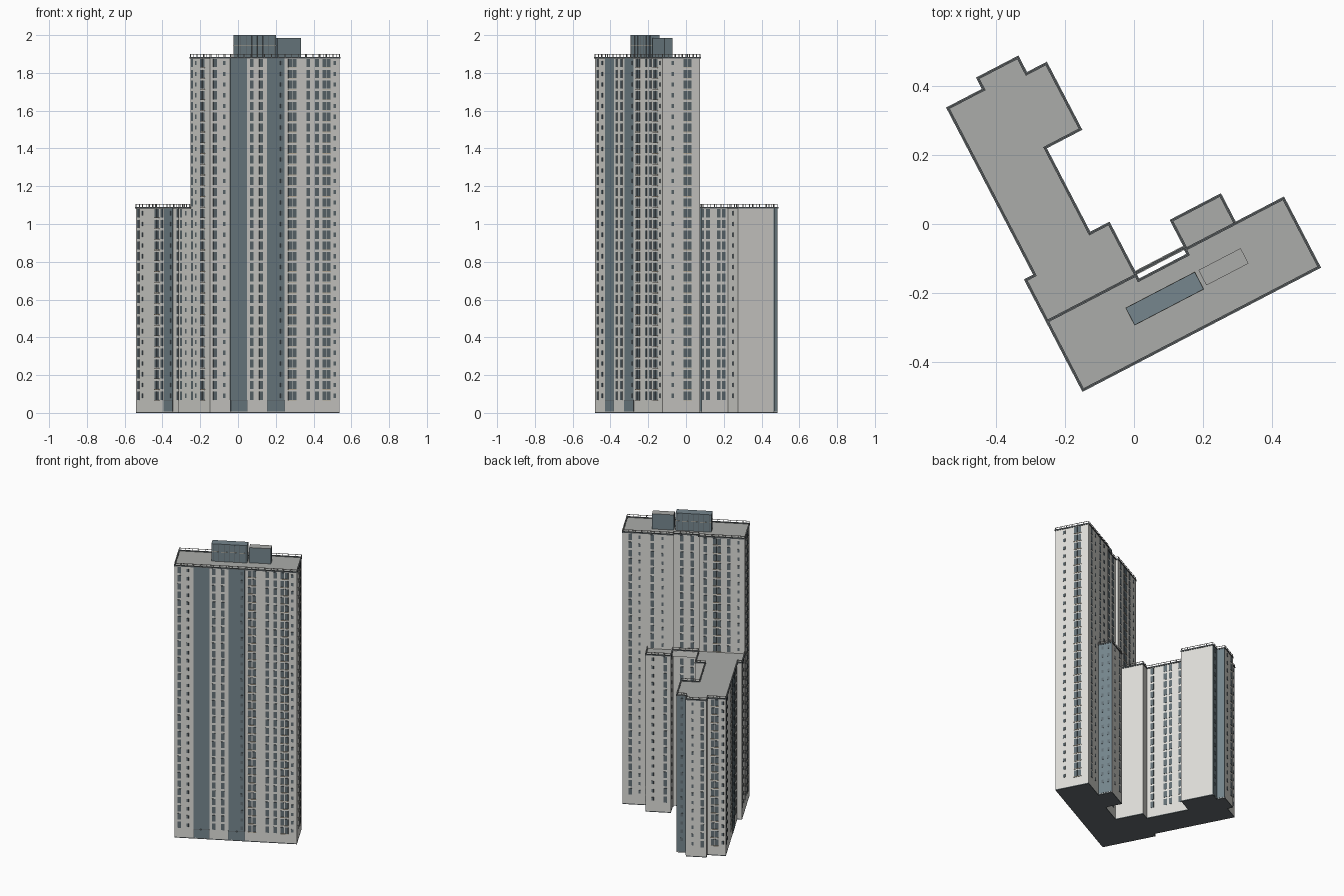
import bpy, bmesh, math
from mathutils import Vector, Matrix

cube = bpy.data.objects.get("Cube")
if cube:
    bpy.data.objects.remove(cube)

# Plan coordinates: s runs along the tower front, t runs back from it
PLACE = Matrix.Translation((-0.148, -0.482, 0)) @ Matrix.Rotation(math.radians(27.5), 4, 'Z')
STOREY, BASE = 0.0568, 0.0626
LOW, TALL = 1.085, 1.88
LOW_FLOORS, TALL_FLOORS = 18, 32
TOWER_W, TOWER_D = 0.773, 0.225


def material(name, r, g, b):
    m = bpy.data.materials.new(name)
    m.use_nodes = True
    m.diffuse_color = (r, g, b, 1)
    bsdf = m.node_tree.nodes["Principled BSDF"]
    bsdf.inputs["Base Color"].default_value = (r, g, b, 1)
    bsdf.inputs["Roughness"].default_value = 0.8
    return m


WALL = material("pale grey wall", 0.73, 0.725, 0.69)
ROOF = material("roof grey", 0.41, 0.415, 0.4)
BLUE = material("slate blue panel", 0.18, 0.24, 0.27)
GLASS = material("window glass", 0.125, 0.16, 0.18)
DARK = material("dark slate trim", 0.13, 0.15, 0.16)
RAIL = material("railing grey", 0.5, 0.5, 0.48)
CREAM = material("cream band", 0.6, 0.52, 0.4)


def finish(name, bm, *mats):
    bmesh.ops.recalc_face_normals(bm, faces=bm.faces)
    mesh = bpy.data.meshes.new(name)
    bm.to_mesh(mesh)
    bm.free()
    for m in mats:
        mesh.materials.append(m)
    obj = bpy.data.objects.new(name, mesh)
    obj.matrix_world = PLACE
    bpy.context.collection.objects.link(obj)
    return obj


def add_box(bm, lo, hi):
    lo, hi = Vector(lo), Vector(hi)
    size = Matrix.Diagonal((hi - lo).to_4d())
    size[3][3] = 1
    bmesh.ops.create_cube(bm, size=1, matrix=Matrix.Translation((lo + hi) / 2) @ size)


def box(name, lo, hi, mat):
    bm = bmesh.new()
    add_box(bm, lo, hi)
    return finish(name, bm, mat)


def block(name, outline, z0, z1, side, top):
    """Extruded plan outline with its own roof colour."""
    bm = bmesh.new()
    face = bm.faces.new([bm.verts.new((s, t, z0)) for s, t in outline])
    ext = bmesh.ops.extrude_face_region(bm, geom=[face])
    moved = [v for v in ext["geom"] if isinstance(v, bmesh.types.BMVert)]
    bmesh.ops.translate(bm, vec=(0, 0, z1 - z0), verts=moved)
    bm.normal_update()
    for f in bm.faces:
        if abs(f.normal.z) > 0.9 and f.calc_center_median().z > z1 - 0.001:
            f.material_index = 1
    return finish(name, bm, side, top)


def plate(bm, axis, at, out, c, w, z0, z1, thick):
    """Thin plate on the wall where axis equals at, facing the sign out."""
    a, b = sorted((at - out * 0.002, at + out * thick))
    if axis == "s":
        add_box(bm, (a, c - w / 2, z0), (b, c + w / 2, z1))
    else:
        add_box(bm, (c - w / 2, a, z0), (c + w / 2, b, z1))


# Window kinds: pane width, pane height, offsets of the panes
KINDS = {"tall": (0.022, 0.043, [0]),
         "pair": (0.022, 0.043, [-0.013, 0.013]),
         "small": (0.014, 0.022, [0])}


def windows(name, axis, at, out, first, last, thick=0.002, **columns):
    """Window columns; paired panes get a cream ledge below each storey."""
    bm, ledges = bmesh.new(), bmesh.new()
    for kind, centres in columns.items():
        w, h, offsets = KINDS[kind]
        for floor in range(first, last):
            z = BASE + (floor + 0.5) * STOREY
            for c in centres:
                for o in offsets:
                    plate(bm, axis, at, out, c + o, w, z - h / 2, z + h / 2, thick)
                if kind == "pair":
                    plate(ledges, axis, at, out, c, 0.05, z - 0.026, z - 0.0225, 0.004)
    finish(name + "_windows", bm, GLASS)
    if "pair" in columns:
        finish(name + "_ledges", ledges, CREAM)
    else:
        ledges.free()


def panel(name, axis, at, out, c, w, top, dots=()):
    bm = bmesh.new()
    plate(bm, axis, at, out, c, w, 0.008, top, 0.0015)
    finish(name + "_panel", bm, BLUE)
    if dots:
        floors = TALL_FLOORS if top > LOW else LOW_FLOORS
        windows(name + "_panel", axis, at, out, 0, floors, 0.003, small=dots)


def entrance(name, axis, at, out, c, w):
    """Blue door plate in a thin dark surround."""
    for part, mat, inset, thick in (("surround", DARK, 0, 0.0025), ("door", BLUE, 0.003, 0.0035)):
        bm = bmesh.new()
        plate(bm, axis, at, out, c, w - 2 * inset, 0.008, 0.068 - inset, thick)
        finish(name + "_" + part, bm, mat)


def edge_run(name, outline, z):
    """Dark coping and a light railing around a roof outline."""
    coping, rail = bmesh.new(), bmesh.new()
    e = 0.004
    for p, q in zip(outline, outline[1:]):
        lo = [min(a, b) for a, b in zip(p, q)]
        hi = [max(a, b) for a, b in zip(p, q)]
        add_box(coping, (lo[0] - e, lo[1] - e, z - 0.003), (hi[0] + e, hi[1] + e, z + 0.005))
        add_box(rail, (lo[0] - 0.001, lo[1] - 0.001, z + 0.017),
                (hi[0] + 0.001, hi[1] + 0.001, z + 0.02))
        p, q = Vector(p), Vector(q)
        n = max(1, round((q - p).length / 0.04))
        for i in range(n + 1):
            m = p.lerp(q, i / n)
            add_box(rail, (m.x - 0.0015, m.y - 0.0015, z), (m.x + 0.0015, m.y + 0.0015, z + 0.018))
    finish(name + "_coping", coping, DARK)
    finish(name + "_railing", rail, RAIL)


# Main masses, each on a dark plinth
D, W = TOWER_D, TOWER_W
tower = [(0, 0), (W, 0), (W, D), (0.452, D), (0.452, 0.208), (0.29, 0.208), (0.29, D), (0, D)]
wing = [(0, D), (0.29, D), (0.29, 0.394), (0.227, 0.394), (0.227, 0.675), (0.343, 0.675),
        (0.343, 0.89), (0.278, 0.89), (0.278, 0.944), (0.147, 0.944), (0.147, 0.907),
        (0.03, 0.907), (0.03, 0.36), (0, 0.36)]
annex = [(0.455, D), (0.615, D), (0.615, 0.318), (0.455, 0.318)]
for name, outline, top in (("tower", tower, TALL), ("wing", wing, LOW), ("annex", annex, LOW)):
    block(name + "_plinth", outline, 0, 0.006, DARK, DARK)
    block(name, outline, 0.006, top, WALL, ROOF)

# Roof edges
edge_run("tower", tower + tower[:1], TALL)
edge_run("wing", wing[1:] + wing[:1], LOW)
edge_run("annex", annex[1:] + annex[:1], LOW)

# Bridge beam closing the light well
box("bridge_beam", (0.29, D, LOW - 0.04), (0.455, D + 0.012, LOW), WALL)
edge_run("bridge", [(0.29, D + 0.006), (0.455, D + 0.006)], LOW)

# Tower front: two stair strips and window columns
panel("front_stair", "t", 0, -1, 0.17, 0.1, TALL - 0.003)
panel("front_lift", "t", 0, -1, 0.392, 0.104, TALL - 0.003, [0.425])
entrance("front_entrance_1", "t", 0, -1, 0.17, 0.102)
entrance("front_entrance_2", "t", 0, -1, 0.392, 0.106)
windows("tower_front", "t", 0, -1, 0, TALL_FLOORS,
        tall=[0.03, 0.248, 0.304, 0.586, 0.637], pair=[0.49, 0.695], small=[0.083, 0.744])

# Tower ends
windows("tower_left", "s", W, 1, 0, TALL_FLOORS, pair=[0.15], small=[0.06])
windows("tower_right", "s", 0, -1, 0, TALL_FLOORS, pair=[0.085], small=[0.16], tall=[0.205])

# Tower back: full height at its free end and well, upper floors elsewhere
windows("tower_back", "t", D, 1, 0, TALL_FLOORS, tall=[0.725], small=[0.665])
windows("tower_back_upper", "t", D, 1, LOW_FLOORS, TALL_FLOORS,
        tall=[0.585, 0.25, 0.1], small=[0.52, 0.04], pair=[0.175])
windows("light_well", "t", 0.208, 1, 0, TALL_FLOORS, tall=[0.335, 0.4])

# Wing right side
panel("wing_stair", "s", 0.03, -1, 0.535, 0.1, LOW - 0.003, [0.51])
entrance("wing_entrance", "s", 0.03, -1, 0.535, 0.102)
windows("wing_right", "s", 0.03, -1, 0, LOW_FLOORS,
        tall=[0.88, 0.61, 0.43], pair=[0.665], small=[0.835])
windows("wing_corner", "s", 0, -1, 0, LOW_FLOORS, small=[0.275], tall=[0.33])

# Wing left side
windows("wing_left", "s", 0.227, 1, 0, LOW_FLOORS, tall=[0.43, 0.52, 0.555, 0.62, 0.65])
windows("wing_left_return", "t", 0.675, -1, 0, LOW_FLOORS, small=[0.285])

# Wing end
windows("wing_end", "t", 0.944, 1, 0, LOW_FLOORS, tall=[0.175], small=[0.235])
windows("wing_end_step", "t", 0.907, 1, 0, LOW_FLOORS, pair=[0.1], small=[0.05])
panel("wing_end_side", "s", 0.278, 1, 0.917, 0.054, LOW - 0.003)
panel("wing_end_back", "t", 0.89, 1, 0.311, 0.066, LOW - 0.003, [0.311])

# Annex
panel("annex_left", "s", 0.615, 1, 0.272, 0.092, LOW - 0.003, [0.255, 0.295])
windows("annex_back", "t", 0.318, 1, 0, LOW_FLOORS, tall=[0.49], small=[0.57])
windows("annex_right", "s", 0.455, -1, 0, LOW_FLOORS, small=[0.275])

# Rooftop plant rooms with thin panel seams
box("plant_room", (0.22, 0.098, TALL), (0.446, 0.154, 2), BLUE)
seams = bmesh.new()
for side, at in ((-1, 0.098), (1, 0.154)):
    for i in range(7):
        plate(seams, "t", at, side, 0.235 + i * 0.033, 0.003, TALL, 1.995, 0.001)
finish("plant_room_seams", seams, DARK)
band = bmesh.new()
add_box(band, (0.219, 0.097, 1.945), (0.447, 0.155, 1.947))
finish("plant_room_band", band, CREAM)
block("tank_room", [(0.458, 0.104), (0.596, 0.104), (0.596, 0.154), (0.458, 0.154)],
      TALL, 1.985, BLUE, ROOF)
